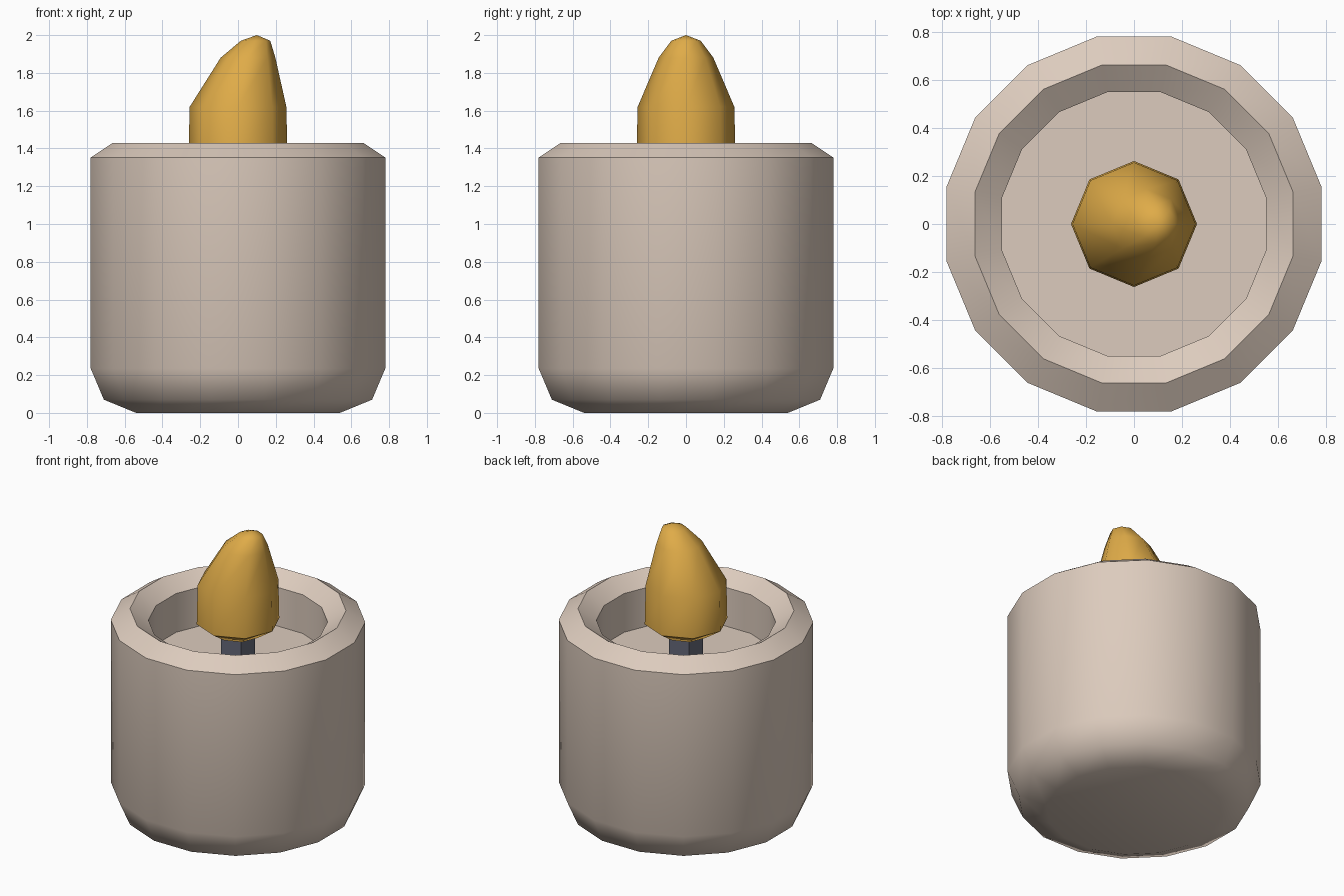
import bpy, bmesh, math

if "Cube" in bpy.data.objects:
    bpy.data.objects.remove(bpy.data.objects["Cube"])


def material(name, rgb):
    m = bpy.data.materials.new(name)
    m.diffuse_color = (*rgb, 1)
    m.use_nodes = True
    m.node_tree.nodes["Principled BSDF"].inputs["Base Color"].default_value = m.diffuse_color
    return m


def lathe(name, rings, sides, offset, mat, angle):
    """Stack of (radius, z, x shift) rings, joined and capped; radius 0 is a tip."""
    bm = bmesh.new()
    prev = None
    for i, (r, z, cx) in enumerate(rings):
        if r == 0:
            loop = [bm.verts.new((cx, 0, z))] * sides
        else:
            loop = [bm.verts.new((cx + r * math.cos(a), r * math.sin(a), z))
                    for a in (offset + math.tau * k / sides for k in range(sides))]
        if prev:
            for k in range(sides):
                n = (k + 1) % sides
                quad = [prev[k], prev[n], loop[n], loop[k]]
                bm.faces.new(list(dict.fromkeys(quad)))
        if r and i == 0:
            bm.faces.new(loop[::-1])
        if r and i == len(rings) - 1:
            bm.faces.new(loop)
        prev = loop
    bmesh.ops.recalc_face_normals(bm, faces=bm.faces)
    me = bpy.data.meshes.new(name)
    bm.to_mesh(me)
    bm.free()
    me.materials.append(mat)
    ob = bpy.data.objects.new(name, me)
    bpy.context.collection.objects.link(ob)
    bpy.ops.object.select_all(action='DESELECT')
    ob.select_set(True)
    bpy.context.view_layer.objects.active = ob
    bpy.ops.object.shade_smooth_by_angle(angle=math.radians(angle))
    return ob


wax = material("pale wax", (0.72, 0.60, 0.51))
amber = material("amber flame", (0.74, 0.41, 0.065))
slate = material("slate wick", (0.13, 0.14, 0.19))

# Wax cup: rounded foot, straight wall, ridged rim, recessed floor
lathe("candle_body", [(0.55, 0, 0), (0.724, 0.07, 0), (0.795, 0.235, 0),
                      (0.795, 1.352, 0), (0.675, 1.43, 0), (0.56, 1.352, 0),
                      (0.56, 1.085, 0)], 16, math.pi / 16, wax, 50)

# Square wick between floor and flame
lathe("wick", [(0.108, 1.07, 0), (0.108, 1.32, 0)], 4, math.pi / 4, slate, 30)

# Flame bulb leaning towards +x
lathe("flame", [(0.15, 1.275, 0), (0.262, 1.35, 0), (0.256, 1.62, 0),
                (0.145, 1.88, 0.053), (0.078, 1.97, 0.093), (0, 2.0, 0.1)],
      8, 0, amber, 50)
